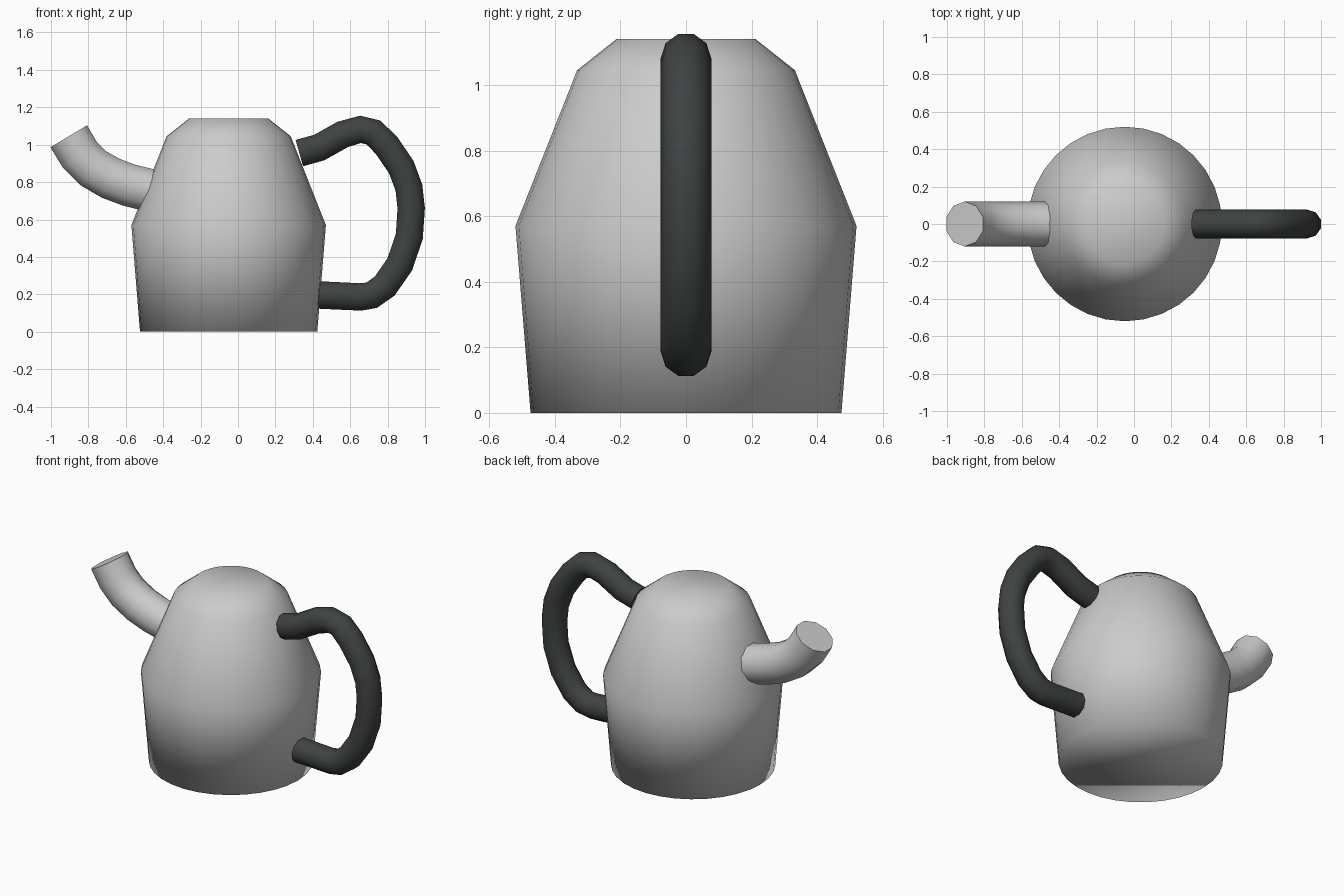
import bpy, bmesh, math
from mathutils import Vector

if "Cube" in bpy.data.objects:
    bpy.data.objects.remove(bpy.data.objects["Cube"])


def finish(name, bm, sharp_caps):
    bmesh.ops.recalc_face_normals(bm, faces=bm.faces)
    mesh = bpy.data.meshes.new(name)
    bm.to_mesh(mesh)
    bm.free()
    for p in mesh.polygons:
        p.use_smooth = not (sharp_caps and len(p.vertices) > 4)
    ob = bpy.data.objects.new(name, mesh)
    bpy.context.collection.objects.link(ob)
    return ob


def loft(name, rings, sharp_caps):
    """Skin a list of vertex rings and cap both ends."""
    bm = bmesh.new()
    loops = [[bm.verts.new(p) for p in ring] for ring in rings]
    n = len(loops[0])
    for a, b in zip(loops, loops[1:]):
        for i in range(n):
            j = (i + 1) % n
            bm.faces.new((a[i], a[j], b[j], b[i]))
    bm.faces.new(loops[0])
    bm.faces.new(loops[-1])
    return finish(name, bm, sharp_caps)


def tube(name, path, radius, sides=10):
    """Sweep a polygon along an (x, z) path in the y = 0 plane."""
    pts = [Vector((x, 0, z)) for x, z in path]
    y = Vector((0, 1, 0))
    rings = []
    for i, p in enumerate(pts):
        segs = [(b - a).normalized() for a, b in zip(pts[max(i - 1, 0):], pts[max(i - 1, 0) + 1:i + 2])]
        tangent = sum(segs, Vector()).normalized()
        side = tangent.cross(y)
        rings.append([p + radius * (math.cos(a) * y + math.sin(a) * side)
                      for a in (math.tau * k / sides for k in range(sides))])
    return loft(name, rings, True)


# Body: softly shaded turned profile
profile = [(0.474, 0), (0.52, 0.57), (0.332, 1.045), (0.212, 1.14)]
body = loft("body", [[(-0.05 + r * math.cos(math.tau * k / 32), r * math.sin(math.tau * k / 32), z)
                      for k in range(32)] for r, z in profile], False)

# Spout
spout = tube("spout", [(-0.40, 0.745), (-0.48, 0.758), (-0.58, 0.783), (-0.68, 0.82), (-0.775, 0.875),
                       (-0.845, 0.945), (-0.905, 1.045)], 0.12)

# Handle
handle = tube("handle", [(0.328, 0.955), (0.435, 0.985), (0.56, 1.055), (0.655, 1.082), (0.725, 1.065),
                         (0.795, 0.995), (0.873, 0.88), (0.914, 0.77), (0.926, 0.66), (0.916, 0.51),
                         (0.865, 0.36), (0.785, 0.245), (0.715, 0.195), (0.655, 0.186), (0.55, 0.191),
                         (0.42, 0.197)], 0.077)
dark = bpy.data.materials.new("dark_grip")
dark.diffuse_color = (0.05, 0.055, 0.055, 1)
dark.use_nodes = True
dark.node_tree.nodes["Principled BSDF"].inputs["Base Color"].default_value = dark.diffuse_color
handle.data.materials.append(dark)
